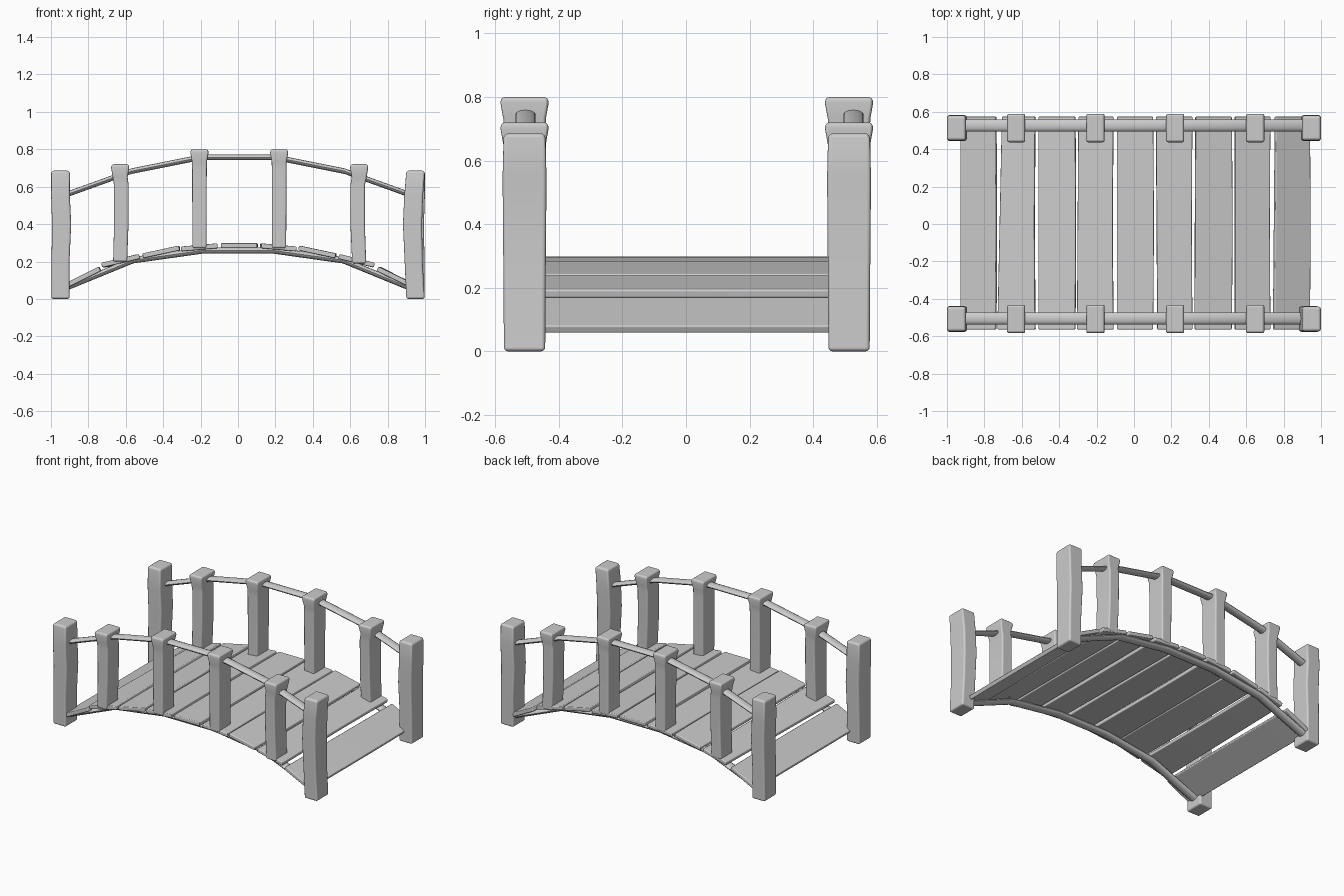
import bpy, bmesh
from math import sin, cos, pi, atan2
from mathutils import Vector

if "Cube" in bpy.data.objects:
    bpy.data.objects.remove(bpy.data.objects["Cube"], do_unlink=True)

grey = bpy.data.materials.new("plain grey wood")
grey.use_nodes = True
color = (0.6, 0.6, 0.6, 1)
grey.diffuse_color = color
grey.node_tree.nodes["Principled BSDF"].inputs["Base Color"].default_value = color


def loft(name, rings, bevel=0):
    """Skin a closed solid through rings of points that match in number."""
    bm = bmesh.new()
    loops = [[bm.verts.new(p) for p in ring] for ring in rings]
    n = len(loops[0])
    for a, b in zip(loops, loops[1:]):
        for i in range(n):
            j = (i + 1) % n
            bm.faces.new((a[i], a[j], b[j], b[i]))
    bm.faces.new(loops[0])
    bm.faces.new(loops[-1])
    bmesh.ops.recalc_face_normals(bm, faces=bm.faces)
    mesh = bpy.data.meshes.new(name)
    bm.to_mesh(mesh)
    bm.free()
    mesh.materials.append(grey)
    obj = bpy.data.objects.new(name, mesh)
    bpy.context.collection.objects.link(obj)
    if bevel:
        mesh.polygons.foreach_set("use_smooth", [True] * len(mesh.polygons))
        mod = obj.modifiers.new("soft edges", "BEVEL")
        mod.width = bevel
        mod.segments = 3
        mod.limit_method = "ANGLE"
        mod.harden_normals = True
    else:
        bpy.ops.object.select_all(action="DESELECT")
        bpy.context.view_layer.objects.active = obj
        obj.select_set(True)
        bpy.ops.object.shade_smooth_by_angle(angle=pi / 4)
    return obj


def post(name, x, y, sections, bevel):
    """Sections: height, sideways shift, width and depth."""
    corners = ((-.5, -.5), (.5, -.5), (.5, .5), (-.5, .5))
    loft(name, [[(x + dx + u * w, y + v * d, z) for u, v in corners]
                for z, dx, w, d in sections], bevel)


def rail(name, path, y, depth, height):
    """Flattened round bar along a path in x and z."""
    loft(name, [[(x, y + depth * cos(a * pi / 6), z + height * sin(a * pi / 6))
                 for a in range(12)] for x, z in path])


def both_ends(half):
    return [(-x, z) for x, z in half] + [(x, z) for x, z in reversed(half)]


# Deck planks: left and right top edge of each, following the arch
half_deck = [(.93, .08, .745, .172), (.72, .193, .53, .24),
             (.512, .243, .317, .285), (.302, .28, .11, .297)]
planks = [(-a, za, -b, zb) for a, za, b, zb in half_deck]
planks.append((-.092, .298, .102, .298))
planks += [(b + .012, zb, a + .012, za) for a, za, b, zb in reversed(half_deck)]
tapers = (0, .02, 0, .006, 0, -.006, .004, 0, .008)
for k, (x0, z0, x1, z1) in enumerate(planks):
    a, b = Vector((x0, 0, z0)), Vector((x1, 0, z1))
    down = Vector((b.z - a.z, 0, a.x - b.x)).normalized() * .026
    rings = []
    for i in range(7):
        t = i / 3 - 1
        move = Vector((0, .005 + .569 * t, 0))
        trim = Vector((tapers[k] * t * .6, 0, 0))
        bow = Vector((.004 * (1 - t * t) * (-1) ** k, 0, 0))
        rings.append([a + move + trim, b + move + bow,
                      b + down + move + bow, a + down + move + trim])
    loft(f"deck_plank_{k + 1}", rings, .006)

# Lower beams and handrails on both sides
beam_path = both_ends([(.95, .047), (.9, .068), (.56, .207), (.19, .259)])
hand_path = both_ends([(.95, .545), (.9, .564), (.57, .683), (.2, .757)])
for side, y in (("front", -.505), ("back", .527)):
    rail(side + "_lower_beam", beam_path, y, .032, .017)
    rail(side + "_handrail", hand_path, y, .032, .015)

# Posts on both sides
for side, y in (("front", -.508), ("back", .513)):
    # Baluster posts with flared caps
    for k, (x, base, top) in enumerate(((-.63, .2, .72), (-.206, .272, .8),
                                        (.22, .272, .8), (.648, .19, .72))):
        bend = (.006, 0, 0, -.008)[k]
        post(f"{side}_post_{k + 1}", x, y,
             [(base, 0, .075, .128), (base + .2, bend, .077, .13),
              (top - .11, bend, .078, .132), (top - .068, 0, .08, .134),
              (top - .018, 0, .097, .152), (top, 0, .09, .144)], .01)
    # Tall end posts, gently bent
    for end, sign in (("right", -1), ("left", 1)):
        shift = -.01 if (side, end) == ("front", "left") else 0
        post(f"{side}_{end}_end_post", sign * .949, y,
             [(0, 0, .098, .13), (.2, shift, .096, .132),
              (.4, -sign * .006 + shift, .102, .136), (.55, shift, .1, .138),
              (.672, 0, .1, .132), (.686, 0, .092, .124)], .012)
